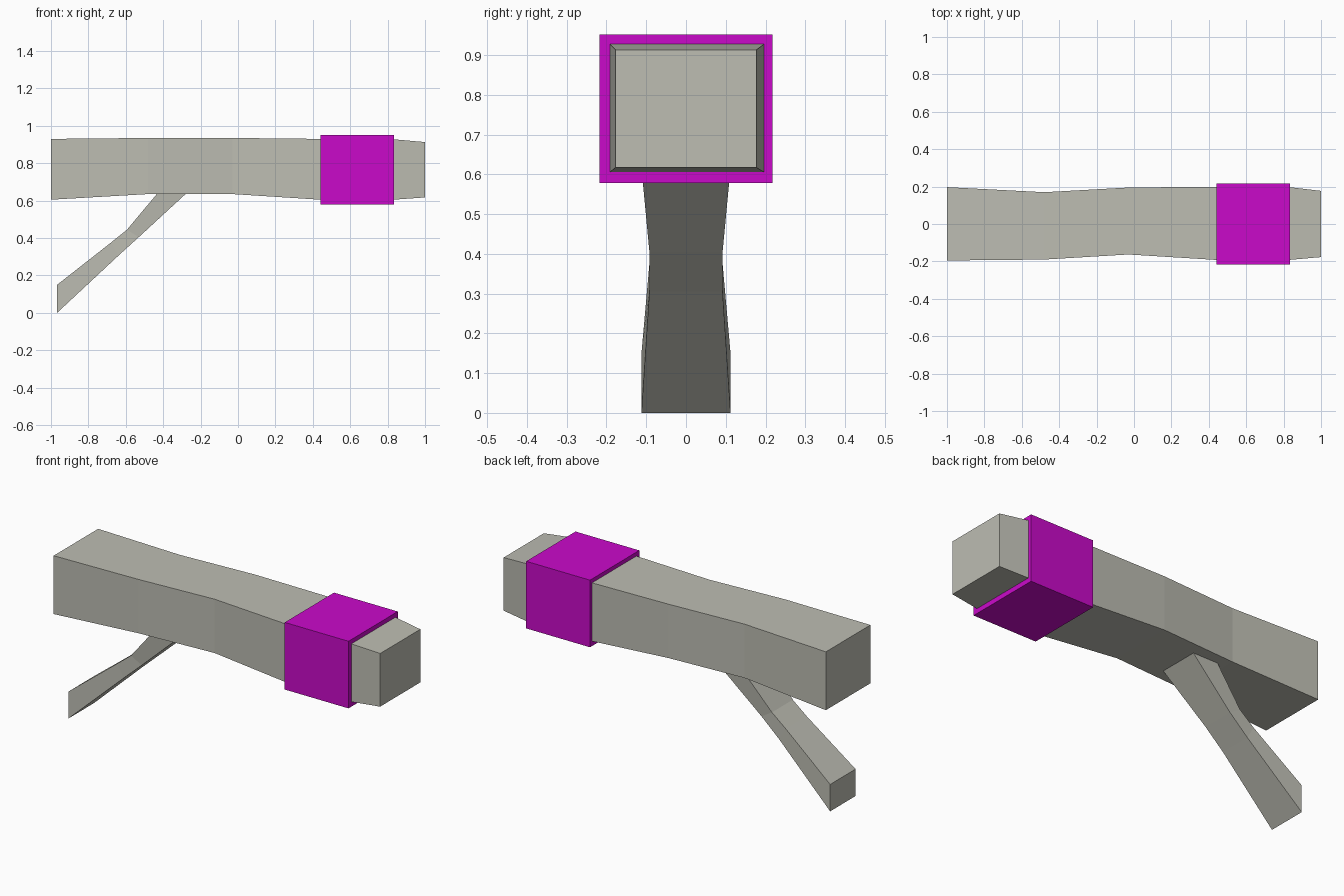
import bpy
import bmesh

cube = bpy.data.objects.get("Cube")
if cube:
    bpy.data.objects.remove(cube, do_unlink=True)


def make_material(name, rgb):
    mat = bpy.data.materials.new(name)
    mat.use_nodes = True
    mat.diffuse_color = (*rgb, 1)
    mat.node_tree.nodes["Principled BSDF"].inputs["Base Color"].default_value = (*rgb, 1)
    return mat


def loft(name, sections, mat):
    """Skin a run of four-cornered sections and cap both ends."""
    bm = bmesh.new()
    rings = [[bm.verts.new(p) for p in s] for s in sections]
    for a, b in zip(rings, rings[1:]):
        for i in range(4):
            j = (i + 1) % 4
            bm.faces.new((a[i], a[j], b[j], b[i]))
    bm.faces.new(rings[0])
    bm.faces.new(rings[-1])
    bmesh.ops.recalc_face_normals(bm, faces=bm.faces)
    mesh = bpy.data.meshes.new(name)
    bm.to_mesh(mesh)
    bm.free()
    mesh.materials.append(mat)
    obj = bpy.data.objects.new(name, mesh)
    bpy.context.collection.objects.link(obj)
    return obj


def upright(x, y0, y1, z0, z1):
    """Rectangular section across the x axis."""
    return [(x, y0, z0), (x, y1, z0), (x, y1, z1), (x, y0, z1)]


def slanted(low, high, half):
    """Section of the branch between a lower and an upper edge."""
    return [(low[0], -half, low[1]), (low[0], half, low[1]),
            (high[0], half, high[1]), (high[0], -half, high[1])]


grey = make_material("pale grey", (0.51, 0.51, 0.45))
magenta = make_material("magenta", (0.59, 0.003, 0.59))

# Long, slightly crooked beam with a tapered tip
loft("beam", [
    upright(-1.0, -0.195, 0.197, 0.605, 0.93),
    upright(-0.48, -0.19, 0.17, 0.635, 0.935),
    upright(-0.03, -0.163, 0.195, 0.635, 0.935),
    upright(0.44, -0.192, 0.199, 0.605, 0.93),
    upright(0.83, -0.192, 0.197, 0.605, 0.928),
    upright(1.0, -0.177, 0.177, 0.617, 0.913),
], grey)

# Wide band around the beam
loft("band", [upright(x, -0.217, 0.217, 0.578, 0.952) for x in (0.44, 0.833)], magenta)

# Side branch running down and back from the underside
loft("branch", [
    slanted((-0.967, 0.0), (-0.967, 0.15), 0.112),
    slanted((-0.64, 0.305), (-0.68, 0.375), 0.092),
    slanted((-0.53, 0.405), (-0.594, 0.444), 0.092),
    slanted((-0.21, 0.70), (-0.38, 0.70), 0.12),
], grey)
